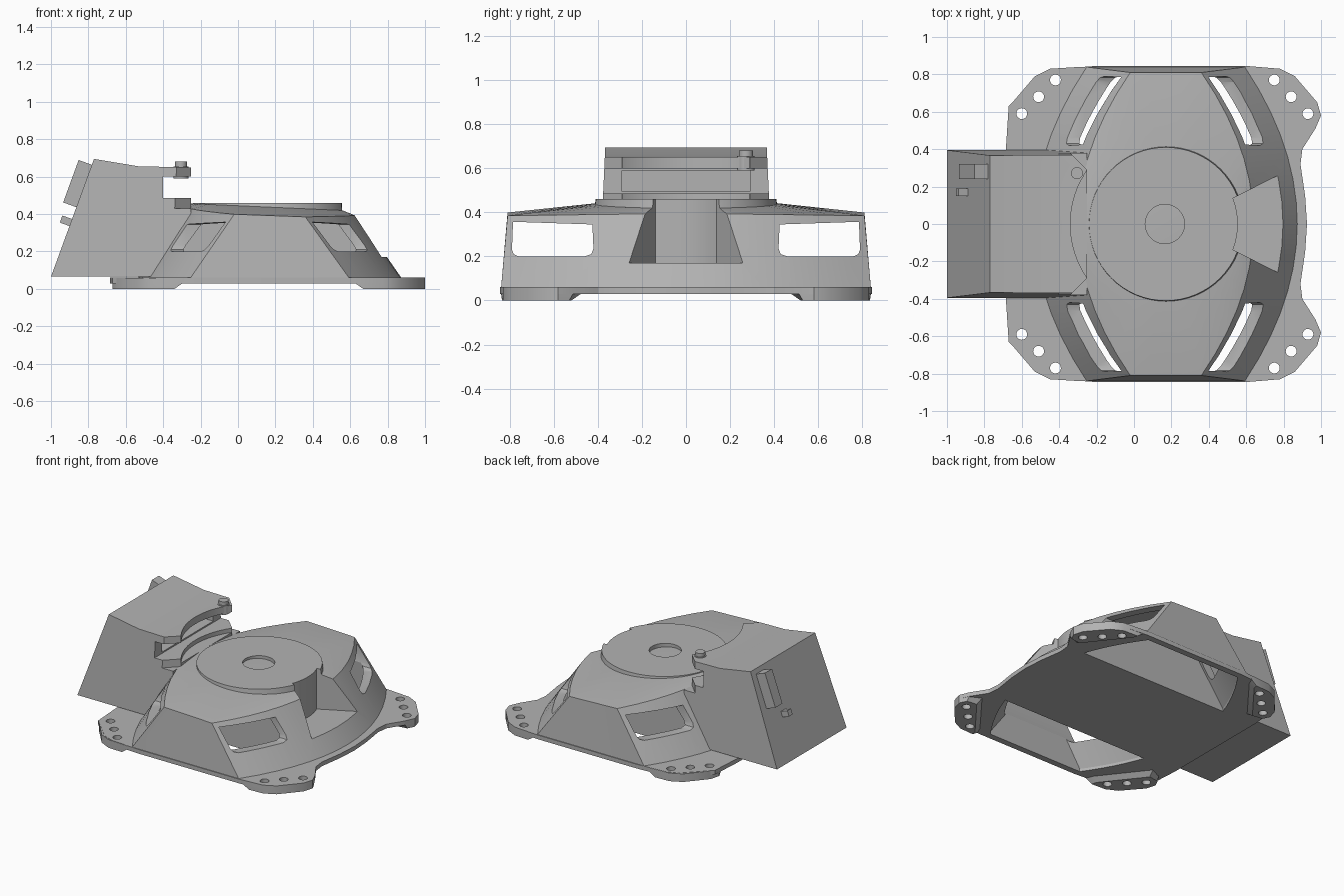
import bpy, bmesh, math

if "Cube" in bpy.data.objects:
    bpy.data.objects.remove(bpy.data.objects["Cube"])

CX = 0.17   # axis of the round top

grey = bpy.data.materials.new("neutral grey")
grey.use_nodes = True
grey.diffuse_color = (0.45, 0.45, 0.45, 1)
grey.node_tree.nodes["Principled BSDF"].inputs["Base Color"].default_value = grey.diffuse_color


def loft(name, rings):
    """Closed solid through equal-length rings of points."""
    bm = bmesh.new()
    loops = [[bm.verts.new(p) for p in ring] for ring in rings]
    n = len(rings[0])
    for a, b in zip(loops, loops[1:]):
        for i in range(n):
            j = (i + 1) % n
            bm.faces.new((a[i], a[j], b[j], b[i]))
    bm.faces.new(loops[0])
    bm.faces.new(loops[-1])
    bmesh.ops.recalc_face_normals(bm, faces=bm.faces)
    mesh = bpy.data.meshes.new(name)
    bm.to_mesh(mesh)
    bm.free()
    mesh.materials.append(grey)
    obj = bpy.data.objects.new(name, mesh)
    bpy.context.collection.objects.link(obj)
    return obj


def prism(name, plan, z0, z1):
    return loft(name, [[(x, y, z) for x, y in plan] for z in (z0, z1)])


def box(name, x0, x1, y0, y1, z0, z1):
    return prism(name, [(x0, y0), (x1, y0), (x1, y1), (x0, y1)], z0, z1)


def circle(x, y, r, n=48):
    return [(x + r * math.cos(math.tau * i / n), y + r * math.sin(math.tau * i / n))
            for i in range(n)]


def cut(targets, cutters):
    """Subtract every cutter from every target, then drop the cutters."""
    for obj in targets:
        bpy.context.view_layer.objects.active = obj
        for c in cutters:
            c.hide_render = True
            mod = obj.modifiers.new("cut", 'BOOLEAN')
            mod.operation, mod.solver, mod.object = 'DIFFERENCE', 'EXACT', c
            bpy.ops.object.modifier_apply(modifier=mod.name)
    for c in cutters:
        bpy.data.objects.remove(c)


def smooth(*objs):
    bpy.ops.object.select_all(action='DESELECT')
    for o in objs:
        o.select_set(True)
    bpy.context.view_layer.objects.active = objs[0]
    bpy.ops.object.shade_smooth_by_angle(angle=math.radians(25))


def mirrored(plan):
    """Complete a half outline (y >= 0) by its mirror image."""
    return plan + [(x, -y) for x, y in reversed(plan) if y > 0]


# Sloped housing with bowed ends and a shallow crowned top
def half_width(y, w, ymax):
    return w - 0.28 * (y / ymax) ** 2


def outline(w, ymax, n=14):
    ys = [ymax * (2 * i / n - 1) for i in range(n + 1)]
    right = [(CX + half_width(y, w, ymax), y) for y in ys]
    left = [(2 * CX - x, y) for x, y in reversed(right)]

    def side(a, b):
        return [(a[0] + (b[0] - a[0]) * k / 4, a[1]) for k in (1, 2, 3)]
    return right + side(right[-1], left[0]) + left + side(left[-1], right[0])


def rim_z(x, y):
    t = 1 - abs(y) / 0.81
    s = max(-1, min(1, (x - CX) / 0.19))
    return 0.392 - 0.007 * s + t * (0.03 - 0.02 * s)


foot = outline(0.71, 0.84)
rim = outline(0.47, 0.81)
crown = []
for x, y in rim:
    a = math.atan2(y, x - CX)
    cx, cy = CX + 0.42 * math.cos(a), 0.42 * math.sin(a)
    crown.append((cx, cy, 0.437 - 0.045 * (cx - CX)))
housing = loft("housing", [[(x, y, 0.05) for x, y in foot],
                           [(x, y, rim_z(x, y)) for x, y in rim], crown])

# Mounting flange
flange = prism("flange", mirrored([
    (0.925, 0), (0.915, 0.15), (0.89, 0.32), (0.9, 0.4), (0.97, 0.51), (1.0, 0.58),
    (0.98, 0.65), (0.86, 0.79), (0.78, 0.83), (0.6, 0.845), (-0.2, 0.845), (-0.42, 0.83),
    (-0.5, 0.8), (-0.67, 0.63), (-0.685, 0.4)]), 0.03, 0.06)

# Hollow side chambers, open underneath
chambers = []
for s in (1, -1):
    rings = []
    for z, w, ymax in ((-0.05, 0.66, 0.80), (0.05, 0.66, 0.80), (0.365, 0.435, 0.78)):
        ys = [0.4 + (ymax - 0.4) * i / 6 for i in range(7)]
        r = [(CX + half_width(y, w, ymax), s * y, z) for y in ys]
        rings.append(r + [(2 * CX - x, y, z) for x, y, z in reversed(r)])
    chambers.append(loft("chamber_cutter", rings))
cut([housing, flange], chambers)

# Side windows with rounded lower corners
windows = []
for s in (1, -1):
    shape = [(0.425, 0.345), (0.785, 0.357), (0.79, 0.23), (0.782, 0.21), (0.76, 0.2),
             (0.46, 0.2), (0.43, 0.21), (0.42, 0.235)]
    windows.append(loft("window_cutter", [[(x, s * y, z) for y, z in shape] for x in (-1, 1.4)]))
cut([housing], windows)

# Round top disk with a central recess
disk = loft("top_disk", [[(x, y, z) for x, y in circle(CX, 0, r, 64)]
                         for z, r in ((0.39, 0.42), (0.46, 0.41))])
cut([disk], [prism("recess_cutter", circle(0.165, 0, 0.105), 0.43, 0.6)])

# Wedge-shaped notch in the end wall
arc = [math.radians(-21 + 42 * i / 10) for i in range(11)]
wedge = [(CX + 0.385 * math.cos(a), 0.385 * math.sin(a)) for a in arc]
wedge += [(1.0, 0.375), (1.0, -0.375)]
cut([housing, disk], [prism("notch_cutter", wedge, 0.17, 0.7)])

# Four thick feet with three bolt holes each
feet = []
for name, side in (("right_end", 1), ("left_end", -1)):
    for tag, s in (("back", 1), ("front", -1)):
        def place(pts, z):
            return [(CX + side * (x - CX) - (0.01 if side < 0 else 0), s * y, z) for x, y in pts]
        outer = [(1.0, 0.58), (0.98, 0.65), (0.86, 0.79), (0.78, 0.83)]
        top = [(0.97, 0.51), *outer, (0.62, 0.84), (0.64, 0.79), (0.89, 0.47)]
        low = [(0.975, 0.53), *outer, (0.67, 0.835), (0.68, 0.8), (0.9, 0.52)]
        feet.append(loft(f"{tag}_{name}_foot", [place(low, 0), place(top, 0.035), place(top, 0.058)]))
holes = []
for s in (1, -1):
    for x0, d in ((0.75, 1), (-0.42, -1)):
        holes += [prism("hole_cutter", circle(x0 + d * 0.09 * k, s * (0.77 - 0.09 * k), 0.029, 20),
                        -0.1, 0.2) for k in range(3)]
cut([flange, *feet], holes)

# Tapered drive box with a leaning end face
profile = [(-1, 0.065), (-0.77, 0.695), (-0.53, 0.655), (-0.25, 0.65), (-0.25, 0.065)]


def wall(z):
    return 0.395 - 0.045 * (z - 0.065)


drive = loft("drive_box", [[(x, s * wall(z), z) for x, z in profile] for s in (1, -1)])
cutters = [prism("arc_cutter", circle(CX, 0, 0.51, 96), 0.455, 0.9),
           box("gap_cutter", -0.4, 0, -0.6, 0.6, 0.485, 0.6),
           box("pocket_cutter", -0.5, -0.3, -0.29, 0.29, 0.495, 0.59)]
for s in (1, -1):
    cutters.append(prism("corner_cutter", [(-0.46, s * 0.5), (0.1, s * 0.5), (0.1, s * -0.06)],
                         0.43, 0.9))
cut([drive], cutters)

# Clamp screw on the upper lip
screw = loft("clamp_screw", [[(x, y, z) for x, y in circle(-0.305, 0.272, r, 20)]
                             for z, r in ((0.59, 0.04), (0.655, 0.04), (0.655, 0.032), (0.68, 0.032))])


# Connector blocks standing off the leaning face
def connector(name, t0, t1, y0, y1, out):
    def on_face(t, d):
        return -1 + 0.23 * t - 0.94 * d, 0.065 + 0.63 * t + 0.343 * d
    pts = [on_face(t0, -0.02), on_face(t1, -0.02), on_face(t1, out), on_face(t0, out)]
    return loft(name, [[(x, y, z) for x, z in pts] for y in (y0, y1)])


connector("large_connector", 0.59, 0.95, 0.24, 0.32, 0.075)
connector("small_connector", 0.43, 0.49, 0.15, 0.19, 0.055)

smooth(housing, flange, disk, drive, screw, *feet)
